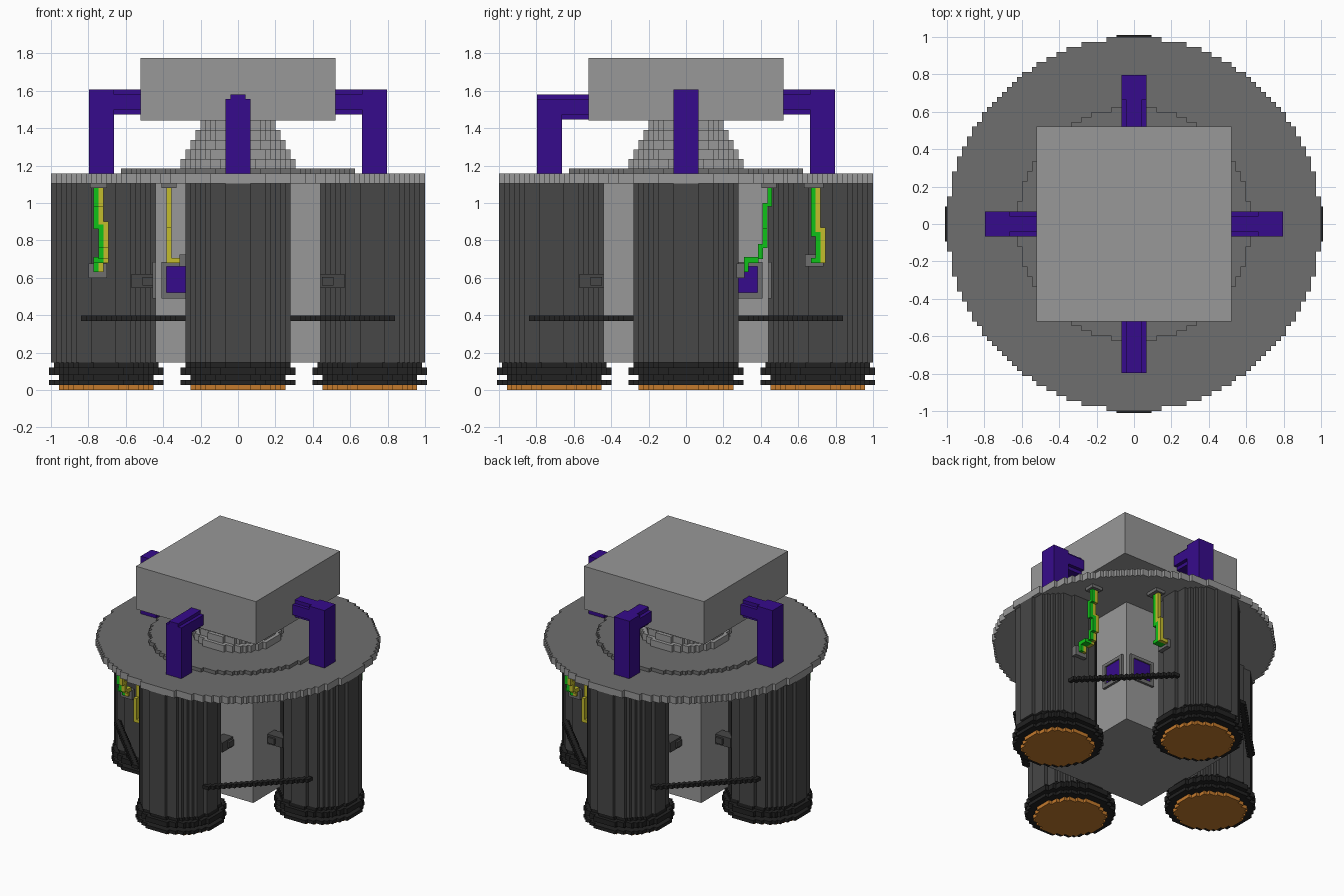
import bpy, bmesh
from mathutils import Vector

if "Cube" in bpy.data.objects:
    bpy.data.objects.remove(bpy.data.objects["Cube"], do_unlink=True)

V = 2 / 75  # block size


def mat(name, hexcol):
    lin = []
    for k in (0, 2, 4):
        c = int(hexcol[k:k + 2], 16) / 255
        lin.append(c / 12.92 if c <= 0.04045 else ((c + 0.055) / 1.055) ** 2.4)
    m = bpy.data.materials.new(name)
    m.diffuse_color = (*lin, 1)
    m.use_nodes = True
    m.node_tree.nodes["Principled BSDF"].inputs["Base Color"].default_value = (*lin, 1)
    return m


LIGHT = mat("light grey", "989898")
MID = mat("mid grey", "6f6f6f")
DARK = mat("charcoal", "474747")
BLACK = mat("black", "222222")
ORANGE = mat("orange", "c47a2c")
PURPLE = mat("purple", "360b8c")
GREEN = mat("green", "0fc218")
YELLOW = mat("yellow", "c4bc2c")


def finish(name, bm, *mats):
    bmesh.ops.recalc_face_normals(bm, faces=bm.faces)
    me = bpy.data.meshes.new(name)
    bm.to_mesh(me)
    bm.free()
    for m in mats:
        me.materials.append(m)
    ob = bpy.data.objects.new(name, me)
    bpy.context.collection.objects.link(ob)
    return ob


def disc(n):
    """Cells of a stepped disc n blocks wide (n odd)."""
    h, r2 = n // 2, (n / 2 - 0.08) ** 2
    return [(i, j) for i in range(-h, h + 1) for j in range(-h, h + 1) if i * i + j * j <= r2]


def stepped(name, layers, material, centre=(0, 0), flip=(1, 1)):
    """Stack of extruded cell patterns: layers of (cells, z0, z1)."""
    bm = bmesh.new()
    for cells, z0, z1 in layers:
        verts = {}

        def corner(i, j):
            if (i, j) not in verts:
                verts[i, j] = bm.verts.new((centre[0] + flip[0] * (i - 0.5) * V,
                                            centre[1] + flip[1] * (j - 0.5) * V, z0))
            return verts[i, j]

        faces = [bm.faces.new((corner(i, j), corner(i + 1, j), corner(i + 1, j + 1), corner(i, j + 1)))
                 for i, j in cells]
        new = bmesh.ops.extrude_face_region(bm, geom=faces, use_keep_orig=True)["geom"]
        up = [g for g in new if isinstance(g, bmesh.types.BMVert)]
        bmesh.ops.translate(bm, verts=up, vec=(0, 0, z1 - z0))
    bmesh.ops.recalc_face_normals(bm, faces=bm.faces)
    bmesh.ops.dissolve_limit(bm, angle_limit=0.01, verts=bm.verts, edges=bm.edges)
    return finish(name, bm, material)


def boxes(name, items, material, place=lambda u, d: (u, d)):
    """Boxes (u0, u1, d0, d1, z0, z1); place maps u, d to x, y."""
    bm = bmesh.new()
    for u0, u1, d0, d1, z0, z1 in items:
        a, b = Vector((*place(u0, d0), z0)), Vector((*place(u1, d1), z1))
        cube = bmesh.ops.create_cube(bm, size=1)["verts"]
        for v in cube:
            v.co = Vector((a[k] + b[k]) / 2 + v.co[k] * abs(b[k] - a[k]) for k in range(3))
    return finish(name, bm, material)


# Central body, deck, neck and head
boxes("core", [(-.44, .44, -.44, .44, .147, 1.105)], LIGHT)
deck = stepped("deck", [(disc(75), 1.104, 1.157)], LIGHT)
deck.data.materials.append(MID)
for p in deck.data.polygons:
    if p.normal.z > 0.5:
        p.material_index = 1
stepped("deck_ring", [(disc(47), 1.157, 1.184)], MID)
neck = []
for k in range(5):
    neck.append((disc(23 - 2 * k), 1.184 + k * .0512, 1.184 + (k + 1) * .0512))
stepped("neck", neck, LIGHT)
boxes("head", [(-.52, .52, -.52, .52, 1.44, 1.776)], LIGHT)

# Four sides: leg, boot, sole and arm on each axis
SIDES = {"left": lambda u, d: (u, d), "right": lambda u, d: (-u, -d),
         "back": lambda u, d: (-d, u), "front": lambda u, d: (d, -u)}
for side, place in SIDES.items():
    stepped(side + "_leg", [(disc(21), .147, 1.104)], DARK, place(27 * V, 0))
    foot = place(.705, 0)
    stepped(side + "_boot", [(disc(23), .027, .053), (disc(19), .053, .08),
                             (disc(23), .08, .12), (disc(21), .12, .147)], BLACK, foot)
    stepped(side + "_sole", [(disc(19), 0, .027)], ORANGE, foot)
    top = 1.58 if side == "front" else 1.607
    post = top - .025 if side == "front" else top
    boxes(side + "_arm", [(.663, .797, -.067, .067, 1.157, post),
                          (.52, .797, -.067, .067, top - .107, top - .027),
                          (.52, .797, -.04, .04, top - .134, top)], PURPLE, place)

# Tie rods running diagonally between neighbouring legs
rod = [(k, k - 42) for k in range(11, 32)] + [(k + 1, k - 42) for k in range(11, 31)]
for sx in (1, -1):
    for sy in (1, -1):
        label = ("back" if sy < 0 else "front") + ("_left" if sx > 0 else "_right")
        stepped(label + "_tie_rod", [(rod, .37, .397)], BLACK, flip=(sx, sy))

# Latches on the inner flanks of the legs
LATCH = [(.43, .57, .18, .265, .545, .62), (.45, .51, .18, .28, .56, .605)]
for sx, sy in ((1, -1), (-1, 1), (-1, -1)):
    boxes("side_leg_latch", LATCH, DARK, lambda u, d: (sx * u, sy * d))
    boxes("end_leg_latch", LATCH, DARK, lambda u, d: (sx * d, sy * u))

# Wires, clips and panels on two opposite corners
for s, corner in ((1, "back_left"), (-1, "front_right")):
    def along_x(u, d):
        return s * u, s * d

    def along_y(u, d):
        return s * d, s * u

    # Wires beside the side leg
    boxes(corner + "_side_green_wire", [
        (.747, .773, .435, .46, .98, 1.085), (.747, .773, .41, .437, .86, 1.0),
        (.72, .773, .41, .437, .86, .885), (.72, .747, .41, .437, .76, .87),
        (.72, .747, .385, .412, .70, .78), (.72, .773, .33, .387, .68, .71),
        (.747, .773, .31, .335, .63, .71)], GREEN, along_x)
    boxes(corner + "_side_yellow_wire", [
        (.72, .747, .435, .46, .98, 1.085), (.72, .747, .41, .437, .885, 1.0),
        (.693, .72, .41, .437, .76, .9), (.693, .72, .385, .412, .70, .78),
        (.693, .72, .33, .387, .68, .71), (.72, .747, .31, .335, .63, .69)], YELLOW, along_x)
    boxes(corner + "_side_clips", [(.70, .79, .405, .485, 1.08, 1.105),
                                   (.70, .80, .27, .312, .60, .675)], MID, along_x)
    # Wires beside the end leg
    boxes(corner + "_end_green_wire", [
        (.667, .693, .355, .382, .82, 1.085), (.693, .72, .355, .382, .70, .845),
        (.667, .72, .31, .382, .68, .706)], GREEN, along_y)
    boxes(corner + "_end_yellow_wire", [
        (.693, .72, .355, .382, .845, 1.085), (.72, .747, .355, .382, .70, .87),
        (.72, .747, .31, .382, .68, .706)], YELLOW, along_y)
    boxes(corner + "_end_clips", [(.63, .735, .33, .41, 1.08, 1.105),
                                  (.635, .735, .27, .312, .66, .725)], MID, along_y)
    # Framed panels on the core
    for face, place in (("side", along_x), ("end", along_y)):
        boxes(f"{corner}_{face}_panel_frame", [
            (.435, .458, .20, .41, .49, .52), (.435, .458, .20, .41, .66, .685),
            (.435, .458, .20, .228, .49, .685), (.435, .458, .382, .41, .49, .685)], MID, place)
        boxes(f"{corner}_{face}_panel", [(.44, .448, .228, .382, .52, .66)], PURPLE, place)
